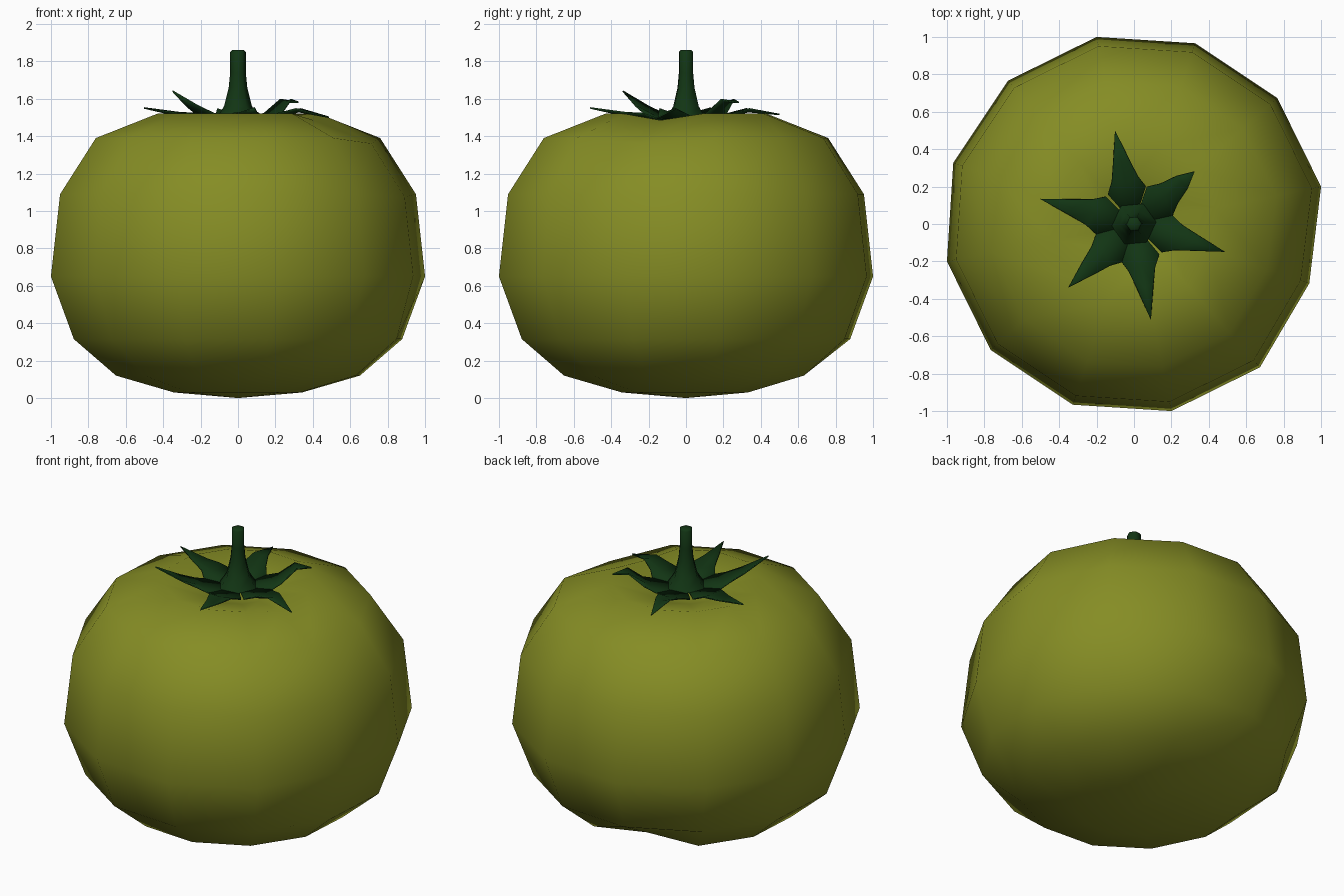
import bpy, math

if "Cube" in bpy.data.objects:
    bpy.data.objects.remove(bpy.data.objects["Cube"])


def material(name, rgb):
    m = bpy.data.materials.new(name)
    m.diffuse_color = (*rgb, 1)
    m.use_nodes = True
    m.node_tree.nodes["Principled BSDF"].inputs["Base Color"].default_value = m.diffuse_color
    return m


flesh = material("olive flesh", (0.235, 0.265, 0.018))
green = material("dark green", (0.006, 0.036, 0.007))


def build(name, verts, faces, mat, angle):
    me = bpy.data.meshes.new(name)
    me.from_pydata(verts, [], faces)
    me.materials.append(mat)
    ob = bpy.data.objects.new(name, me)
    bpy.context.collection.objects.link(ob)
    bpy.ops.object.select_all(action='DESELECT')
    ob.select_set(True)
    bpy.context.view_layer.objects.active = ob
    bpy.ops.object.shade_smooth_by_angle(angle=math.radians(angle))
    return ob


def polar(r, deg, z):
    a = math.radians(deg)
    return (r * math.cos(a), r * math.sin(a), z)


def lathe(name, bottom, profile, top, sides, start, mat, angle, tweak=None):
    verts = [(0, 0, bottom)]
    for j, (r, z) in enumerate(profile):
        for i in range(sides):
            rr, zz = tweak(i, j, r, z) if tweak else (r, z)
            verts.append(polar(rr, start + i * 360 / sides, zz))
    verts.append((0, 0, top))
    last, n = len(verts) - 1, len(profile)
    faces = []
    for i in range(sides):
        k = (i + 1) % sides
        faces.append((0, 1 + k, 1 + i))
        for j in range(n - 1):
            a, b = 1 + j * sides, 1 + (j + 1) * sides
            faces.append((a + i, a + k, b + k, b + i))
        a = 1 + (n - 1) * sides
        faces.append((a + i, a + k, last))
    return build(name, verts, faces, mat, angle)


# Fruit body: twelve sides with one shallow dented meridian
def dent(i, j, r, z):
    if i == 11 and 3 <= j <= 6:
        return r * 0.97, 0.75 + (z - 0.75) * 0.955
    if i == 3 and j < 2:
        return r * 0.85, z + 0.02
    return r, z


lathe("fruit", 0.0,
      [(0.35, 0.03), (0.665, 0.12), (0.895, 0.315), (1.02, 0.65),
       (0.97, 1.09), (0.775, 1.39), (0.44, 1.52), (0.2, 1.46)],
      1.40, 12, 11.3, flesh, 80, dent)

# Calyx: six pointed leaves (angle, tip radius, mid height, tip height)
leaves = [(101.5, 0.51, 1.55, 1.52), (41, 0.43, 1.60, 1.585),
          (-17, 0.51, 1.55, 1.505), (-80, 0.52, 1.53, 1.555),
          (-136, 0.485, 1.565, 1.645), (165, 0.52, 1.53, 1.555)]
verts, faces = [], []
for deg, tip, zm, zt in leaves:
    b = len(verts)
    rm = 0.34
    verts += [(0, 0, 1.48), polar(0.21, deg - 29, 1.50), polar(0.21, deg + 30, 1.50),
              polar(rm, deg - 7.5, zm), polar(rm, deg + 7.5, zm),
              polar(tip, deg, zt), polar(0.22, deg, 1.505),
              polar(rm, deg, zm - 0.015), polar(0.255, deg - 16, 1.525),
              polar(0.255, deg + 16, 1.525)]
    faces += [tuple(b + v for v in f) for f in
              [(0, 1, 6), (0, 6, 2), (1, 8, 6), (6, 9, 2), (8, 3, 7, 6),
               (6, 7, 4, 9), (3, 5, 7), (7, 5, 4)]]
calyx = build("calyx", verts, faces, green, 60)
solid = calyx.modifiers.new("thickness", 'SOLIDIFY')
solid.thickness = 0.008

# Stem: flared hexagonal stalk
lathe("stem", 1.47, [(0.12, 1.49), (0.075, 1.56), (0.05, 1.66), (0.042, 1.74),
                     (0.042, 1.85), (0.033, 1.86)],
      1.862, 6, 5, green, 65)
